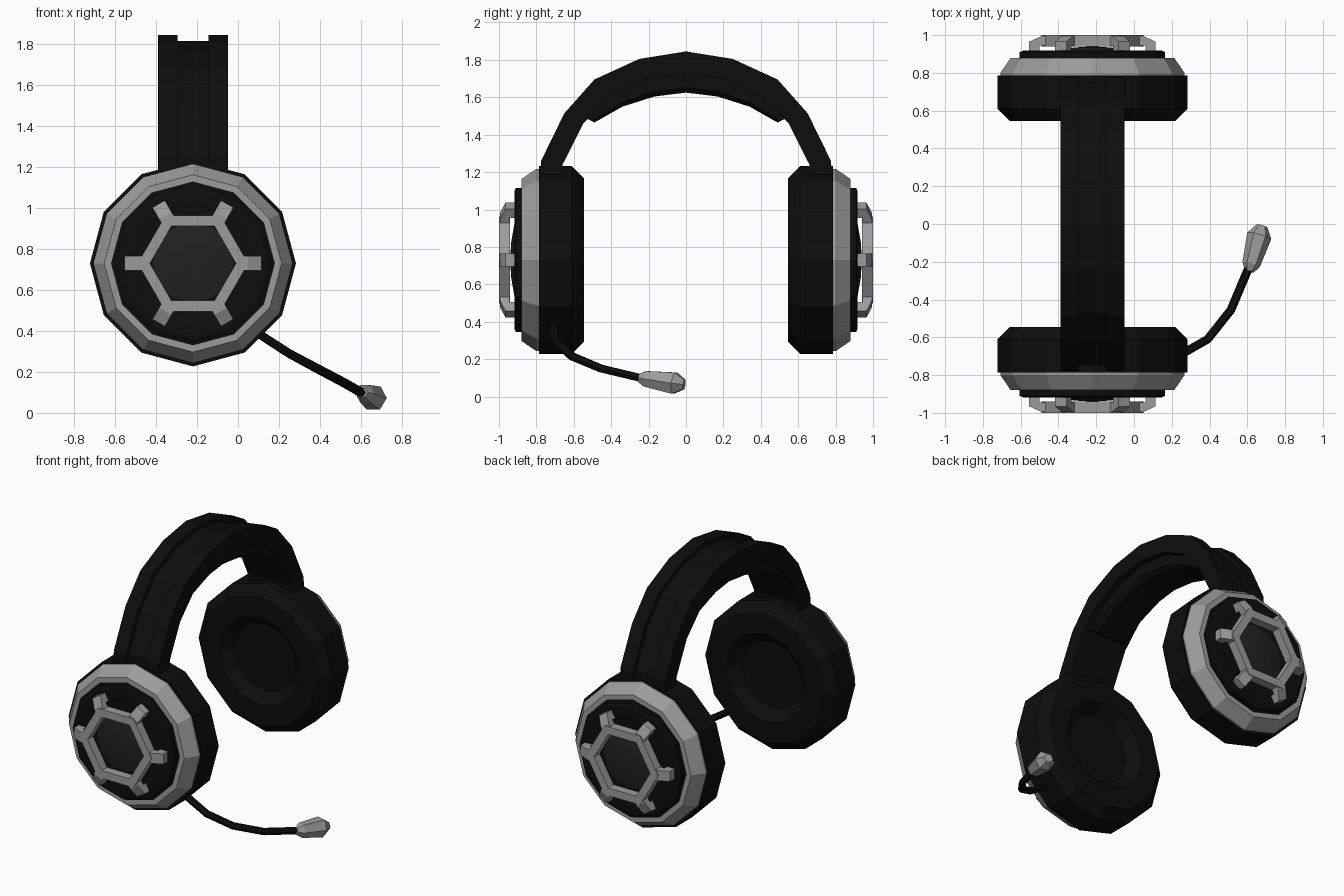
import bpy, bmesh
from math import cos, sin, pi
from mathutils import Vector

if "Cube" in bpy.data.objects:
    bpy.data.objects.remove(bpy.data.objects["Cube"])

CX, CZ = -0.22, 0.73          # axis of the ear cups


def material(name, v):
    m = bpy.data.materials.new(name)
    m.diffuse_color = (v, v, v, 1)
    m.use_nodes = True
    m.node_tree.nodes["Principled BSDF"].inputs["Base Color"].default_value = m.diffuse_color
    return m


BLACK = material("black", 0.004)
DARK = material("dark_grey", 0.015)
SILVER = material("silver", 0.33)


def loft(name, rings, mat, closed=False):
    """Skin a list of equal-length point rings; cap the ends unless closed."""
    bm = bmesh.new()
    rows = [[bm.verts.new(p) for p in ring] for ring in rings]
    n = len(rows[0])
    pairs = list(zip(rows, rows[1:])) + ([(rows[-1], rows[0])] if closed else [])
    for a, b in pairs:
        for i in range(n):
            j = (i + 1) % n
            bm.faces.new((a[i], a[j], b[j], b[i]))
    if not closed:
        bm.faces.new(rows[0])
        bm.faces.new(rows[-1])
    bmesh.ops.recalc_face_normals(bm, faces=bm.faces)
    me = bpy.data.meshes.new(name)
    bm.to_mesh(me)
    bm.free()
    me.materials.append(mat)
    ob = bpy.data.objects.new(name, me)
    bpy.context.collection.objects.link(ob)
    return ob


def lathe(name, profile, s, mat, n=12, closed=False):
    """Revolve (distance, radius) pairs round the cup axis on side s."""
    rings = [[(CX + r * cos(2 * pi * i / n), s * y, CZ + r * sin(2 * pi * i / n))
              for i in range(n)] for y, r in profile]
    return loft(name, rings, mat, closed)


def sweep(name, path, radii, n, mat):
    """Round section along a path."""
    pts = [Vector(p) for p in path]
    rings = []
    for i, p in enumerate(pts):
        d = (pts[min(i + 1, len(pts) - 1)] - pts[max(i - 1, 0)]).normalized()
        u = d.cross(Vector((0, 0, 1))).normalized()
        v = u.cross(d)
        rings.append([p + radii[i] * (u * cos(2 * pi * k / n) + v * sin(2 * pi * k / n))
                      for k in range(n)])
    return loft(name, rings, mat)


def arch(name, outer, inner, section):
    """Sweep (x, depth fraction) section over half-arch points mirrored in y."""
    st = list(zip(outer, inner))
    full = [((-a[0], a[1]), (-b[0], b[1])) for a, b in reversed(st[1:])] + st
    rings = [[(CX + x, o[0] + (q[0] - o[0]) * t, o[1] + (q[1] - o[1]) * t)
              for x, t in section] for o, q in full]
    return loft(name, rings, BLACK)


# Ear cups, identical on both sides
for s, side in ((-1, "front"), (1, "rear")):
    lathe(f"ear_cushion_{side}",
          [(.785, .503), (.61, .503), (.545, .438), (.545, .30), (.61, .23)], s, BLACK)
    lathe(f"cup_ring_{side}",
          [(.78, .487), (.80, .487), (.88, .433), (.88, .40), (.78, .40)], s, SILVER, closed=True)
    lathe(f"cup_plate_{side}",
          [(.78, .41), (.875, .41), (.88, .385), (.91, .385), (.918, .365), (.918, .30), (.912, .28)],
          s, BLACK)
    lathe(f"cup_dome_{side}", [(.905, .21), (.918, .19), (.934, .10), (.94, .01)], s, DARK)
    lathe(f"hex_frame_{side}", [(.94, .27), (1.0, .27), (1.0, .21), (.94, .21)],
          s, SILVER, n=6, closed=True)
    # Six struts holding the hexagonal frame
    strut = [(.235, .995), (.27, .995), (.335, .965), (.335, .912),
             (.28, .912), (.28, .945), (.235, .945)]
    for k in range(6):
        a = k * pi / 3
        loft(f"frame_strut_{side}_{k + 1}",
             [[(CX + r * cos(a) - w * sin(a), s * y, CZ + r * sin(a) + w * cos(a))
               for r, y in strut] for w in (-.035, .035)], SILVER)

# Headband with a shallow channel along its outside
arch("headband",
     [(0, 1.845), (.25, 1.805), (.49, 1.695), (.65, 1.515), (.775, 1.26), (.784, 1.12)],
     [(0, 1.73), (.215, 1.695), (.41, 1.60), (.548, 1.462), (.66, 1.24), (.67, 1.12)],
     [(-.17, 0), (-.075, 0), (-.075, .26), (.075, .26), (.075, 0), (.17, 0), (.17, 1), (-.17, 1)])

# Cushion under the headband
arch("headband_cushion",
     [(0, 1.76), (.20, 1.73), (.39, 1.64), (.56, 1.50)],
     [(0, 1.625), (.17, 1.604), (.34, 1.55), (.49, 1.465)],
     [(-.13, 0), (.13, 0), (.13, .8), (.105, 1), (-.105, 1), (-.13, .8)])

# Microphone boom and head
sweep("microphone_boom",
      [(.08, -.715, .40), (.25, -.69, .29), (.39, -.61, .215), (.513, -.455, .15), (.61, -.225, .095)],
      [.023] * 5, 6, BLACK)
a, b = Vector((.61, -.25, .10)), Vector((.678, -.01, .064))
sweep("microphone_head", [a.lerp(b, t) for t in (0, .15, .78, 1)],
      [.025, .048, .066, .03], 6, SILVER)
